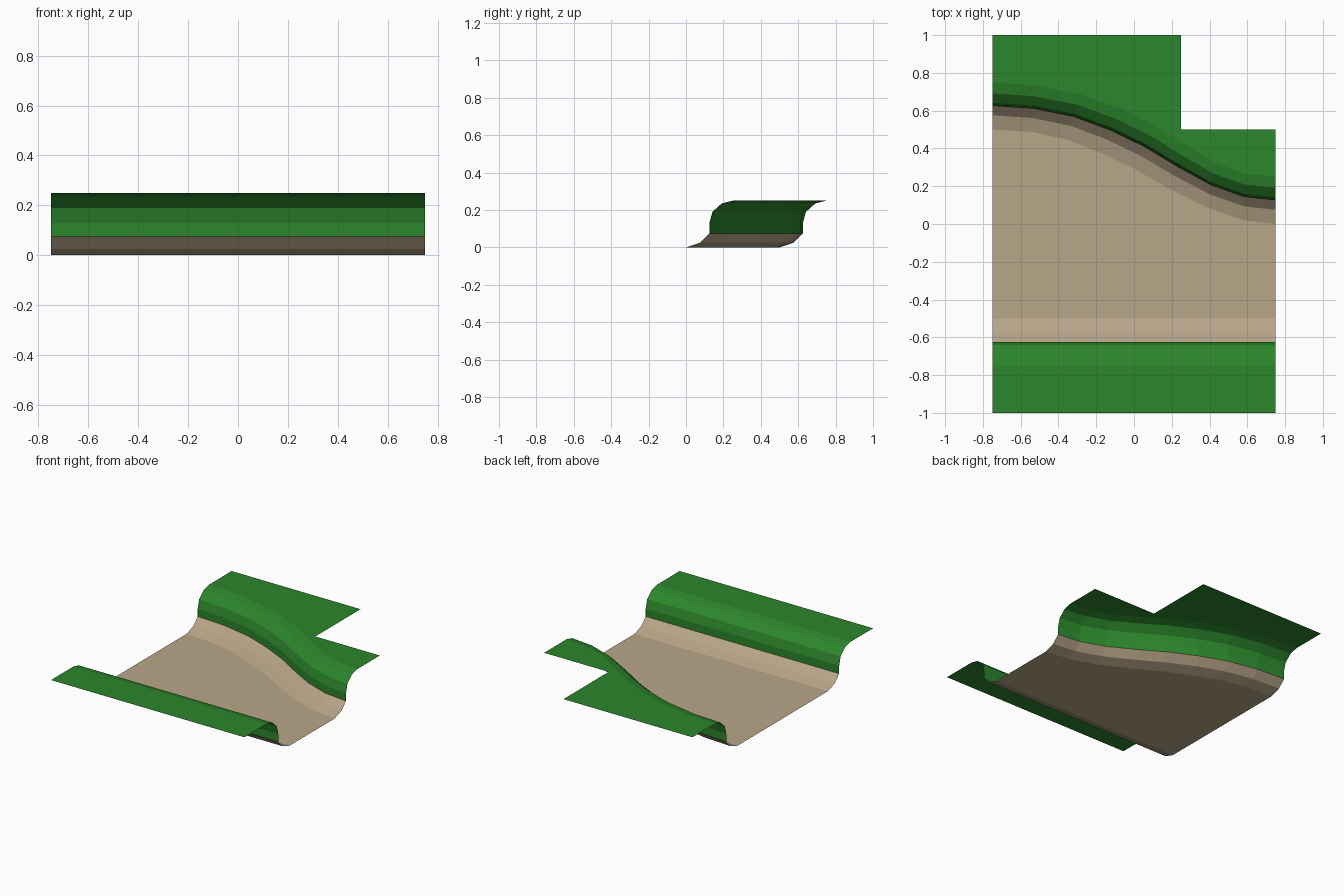
import bpy

if "Cube" in bpy.data.objects:
    bpy.data.objects.remove(bpy.data.objects["Cube"])

def material(name, color):
    m = bpy.data.materials.new(name)
    m.diffuse_color = (*color, 1)
    m.use_nodes = True
    m.node_tree.nodes["Principled BSDF"].inputs["Base Color"].default_value = m.diffuse_color
    return m

SAND = material("sand", (0.48, 0.38, 0.25))
GRASS = material("grass", (0.025, 0.24, 0.025))

# Bank cross-section: distance from the bed edge (0..1 of the bank width), height
SAND_PROFILE = [(0, 0), (0.60, 0.025), (1.0, 0.075)]
GRASS_PROFILE = [(1.0, 0.075), (1.0, 0.13), (1.13, 0.19), (1.53, 0.235), (2.0, 0.25)]

# Foot and top lines of the winding back bank, and of the straight front bank
BACK_FOOT = [(-.75, .5), (-.54, .487), (-.357, .447), (-.19, .382), (-.01, .299),
             (.17, .196), (.38, .09), (.575, .02), (.75, 0)]
BACK_TOP = [(-.75, .75), (-.53, .735), (-.28, .687), (-.06, .608), (.12, .517),
            (.28, .415), (.43, .323), (.588, .267), (.75, .25)]
FRONT_FOOT = [(-.75, -.5), (.75, -.5)]
FRONT_TOP = [(-.75, -.75), (.75, -.75)]

def bank_rows(profile, foot, top):
    """Sweep the cross-section between the foot line and the top line."""
    rows = []
    for d, z in profile:
        t = d / 2
        rows.append([(a[0] + (b[0] - a[0]) * t, a[1] + (b[1] - a[1]) * t, z)
                     for a, b in zip(foot, top)])
    return rows

def surface(name, rows, mat):
    """Quads between successive rows, given from front to back."""
    n = len(rows[0])
    verts = [p for r in rows for p in r]
    faces = [(j * n + i, j * n + i + 1, (j + 1) * n + i + 1, (j + 1) * n + i)
             for j in range(len(rows) - 1) for i in range(n - 1)]
    return add_mesh(name, verts, faces, mat)

def add_mesh(name, verts, faces, mat):
    me = bpy.data.meshes.new(name)
    me.from_pydata(verts, [], faces)
    me.materials.append(mat)
    ob = bpy.data.objects.new(name, me)
    bpy.context.collection.objects.link(ob)
    return ob

def polygon(name, outline, z, mat):
    return add_mesh(name, [(x, y, z) for x, y in outline], [range(len(outline))], mat)

# Sloping banks
for part, prof, mat in (("sand", SAND_PROFILE, SAND), ("grass", GRASS_PROFILE, GRASS)):
    surface("back_bank_" + part, bank_rows(prof, BACK_FOOT, BACK_TOP), mat)
    surface("front_bank_" + part, bank_rows(prof, FRONT_FOOT, FRONT_TOP)[::-1], mat)

# Flat river bed
polygon("river_bed", FRONT_FOOT + BACK_FOOT[::-1], 0, SAND)

# Flat meadows on top; the back one has a notched corner
polygon("back_meadow", BACK_TOP + [(.75, .5), (.25, .5), (.25, 1), (-.75, 1)], 0.25, GRASS)
polygon("front_meadow", [(-.75, -1), (.75, -1)] + FRONT_TOP[::-1], 0.25, GRASS)
